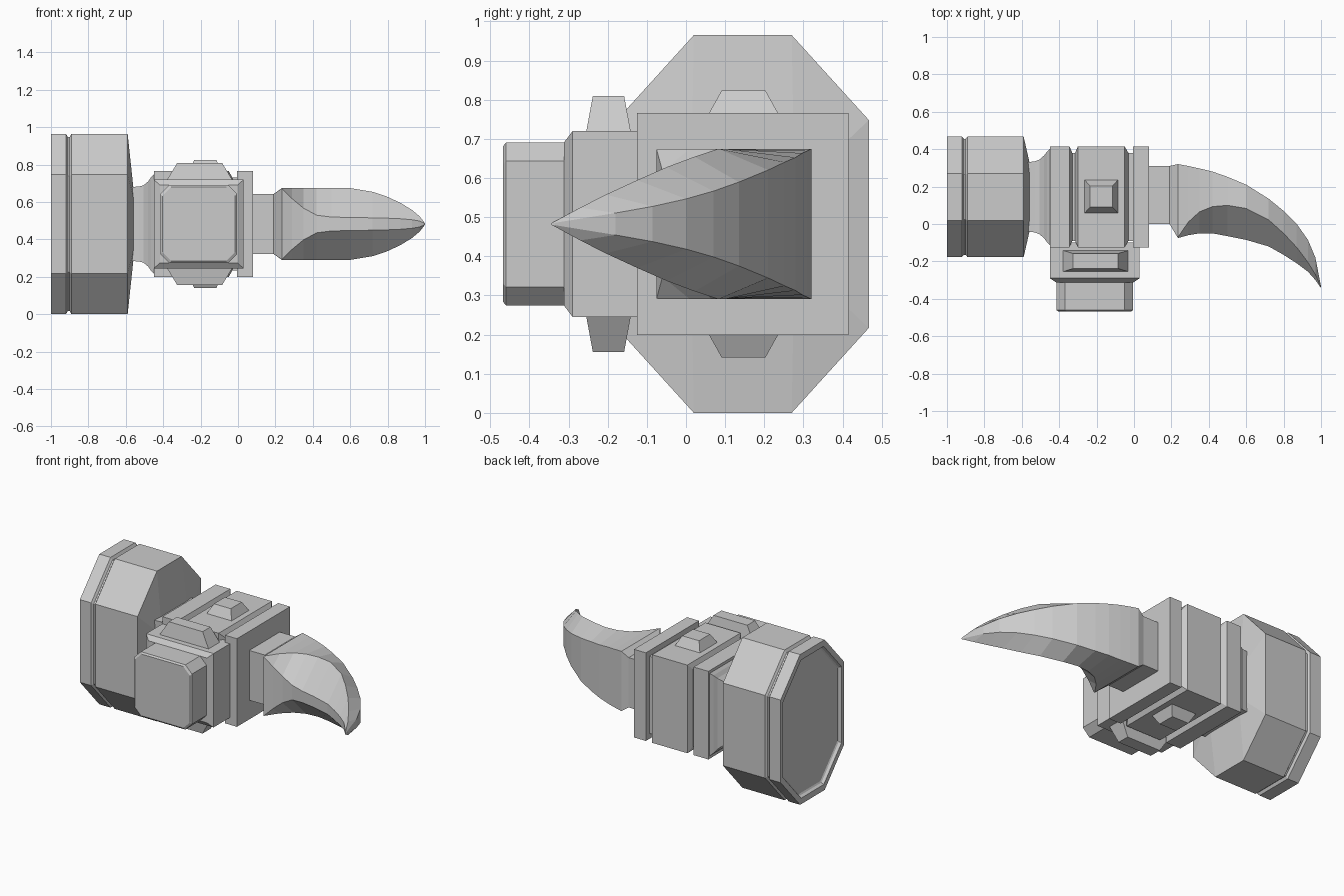
import bpy, bmesh
from mathutils import Vector

cube = bpy.data.objects.get("Cube")
if cube:
    bpy.data.objects.remove(cube, do_unlink=True)

steel = bpy.data.materials.new("grey_steel")
steel.use_nodes = True
GREY = (0.6, 0.6, 0.6, 1)
steel.diffuse_color = GREY
steel.node_tree.nodes["Principled BSDF"].inputs["Base Color"].default_value = GREY

CY, CZ = 0.145, 0.4825  # centre line of the head


def loft(name, rings):
    """Skin a list of equal-sized point rings and cap both ends."""
    bm = bmesh.new()
    loops = [[bm.verts.new(p) for p in ring] for ring in rings]
    n = len(loops[0])
    for a, b in zip(loops, loops[1:]):
        for i in range(n):
            j = (i + 1) % n
            bm.faces.new((a[i], a[j], b[j], b[i]))
    bm.faces.new(loops[0])
    bm.faces.new(loops[-1])
    bmesh.ops.remove_doubles(bm, verts=bm.verts, dist=0.0005)
    bmesh.ops.recalc_face_normals(bm, faces=bm.faces)
    mesh = bpy.data.meshes.new(name)
    bm.to_mesh(mesh)
    bm.free()
    mesh.materials.append(steel)
    obj = bpy.data.objects.new(name, mesh)
    bpy.context.collection.objects.link(obj)
    return obj


def outline(hu, hv, cu, cv):
    """Rectangle with cut corners, in two dimensions."""
    pts = [(hu, hv - cv), (hu - cu, hv)]
    pts += [(-u, v) for u, v in reversed(pts)]
    return pts + [(-u, -v) for u, v in pts]


def rect(hu, hv):
    return [(hu, hv), (-hu, hv), (-hu, -hv), (hu, -hv)]


def along_x(x, pts):
    return [(x, CY + u, CZ + v) for u, v in pts]


def along_y(y, pts, cx=-0.21):
    return [(cx + u, y, CZ + v) for u, v in pts]


def octagon(s):
    return outline(0.322 * s, 0.4825 * s, 0.197 * s, 0.217 * s)


# Striking drum with recessed face, groove and tapered back
drum = [(-0.98, 0.88), (-0.985, 0.9), (-1, 0.92), (-1, 1), (-0.92, 1), (-0.91, 0.965),
        (-0.90, 0.965), (-0.89, 1), (-0.59, 1)]
loft("striking_drum", [along_x(x, octagon(s)) for x, s in drum]
     + [along_x(-0.56, outline(0.19, 0.20, 0.06, 0.06))])

# Flared neck
neck = [(-0.57, 0.185, 0.198), (-0.53, 0.19, 0.2), (-0.505, 0.2, 0.207),
        (-0.48, 0.222, 0.228), (-0.465, 0.242, 0.25), (-0.44, 0.268, 0.275)]
loft("flared_neck", [along_x(x, rect(a, b)) for x, a, b in neck])

# Central block with two grooves
body = [(-0.45, 0), (-0.345, 0), (-0.33, 0.035), (-0.315, 0.035), (-0.3, 0),
        (-0.05, 0), (-0.03, 0.035), (-0.005, 0.035), (-0.005, 0), (0.08, 0)]
loft("central_block", [along_x(x, rect(0.27 - d, 0.283 - d)) for x, d in body])

# Handle collar and faceted handle cap
collar = [(-0.1, 0.24, 0.237), (-0.29, 0.24, 0.237), (-0.312, 0.207, 0.208)]
loft("handle_collar", [along_y(y, rect(a, b)) for y, a, b in collar])
cap = [(-0.3, 0), (-0.46, 0), (-0.468, 0.01)]
loft("handle_cap", [along_y(y, outline(0.205 - d, 0.208 - d, 0.047, 0.047)) for y, d in cap])


# Tapered studs above and below
def stud(name, cx, cy, base, top, z0, z1):
    for side, s in (("upper", 1), ("lower", -1)):
        loft(side + name, [[(cx + u, cy + v, CZ + s * z) for u, v in rect(*size)]
                           for size, z in ((base, z0), (top, z1))])


stud("_block_stud", -0.175, 0.147, (0.09, 0.09), (0.06, 0.056), 0.28, 0.341)
stud("_collar_stud", -0.205, -0.198, (0.175, 0.057), (0.12, 0.04), 0.235, 0.327)

# Horn mount
loft("horn_mount", [[(x, 0.155 + u, CZ + v) for u, v in rect(0.155, 0.16)] for x in (0.07, 0.19)])

# Curved horn: x, back y, back half, shoulder y, shoulder half, front y, front half
horn = [(0.19, 0.31, 0.16, 0.0, 0.16, 0.0, 0.16),
        (0.235, 0.32, 0.192, -0.07, 0.192, -0.075, 0.19),
        (0.29, 0.31, 0.187, 0.01, 0.192, -0.06, 0.135),
        (0.35, 0.297, 0.181, 0.065, 0.192, -0.05, 0.085),
        (0.42, 0.28, 0.17, 0.093, 0.192, -0.05, 0.047),
        (0.5, 0.252, 0.158, 0.1, 0.192, -0.065, 0.037),
        (0.6, 0.21, 0.138, 0.083, 0.192, -0.085, 0.035),
        (0.72, 0.135, 0.107, 0.022, 0.172, -0.12, 0.033),
        (0.8, 0.07, 0.084, -0.05, 0.145, -0.165, 0.031),
        (0.87, 0.0, 0.064, -0.125, 0.112, -0.21, 0.028),
        (0.93, -0.085, 0.045, -0.205, 0.075, -0.255, 0.023),
        (0.97, -0.18, 0.028, -0.27, 0.042, -0.3, 0.016),
        (1.0, -0.335, 0.003, -0.34, 0.004, -0.343, 0.003)]
loft("curved_horn", [[Vector((x, y, CZ + h)) for y, h in
                      ((yb, hb), (ys, hs), (yf, hf), (yf, -hf), (ys, -hs), (yb, -hb))]
                     for x, yb, hb, ys, hs, yf, hf in horn])
